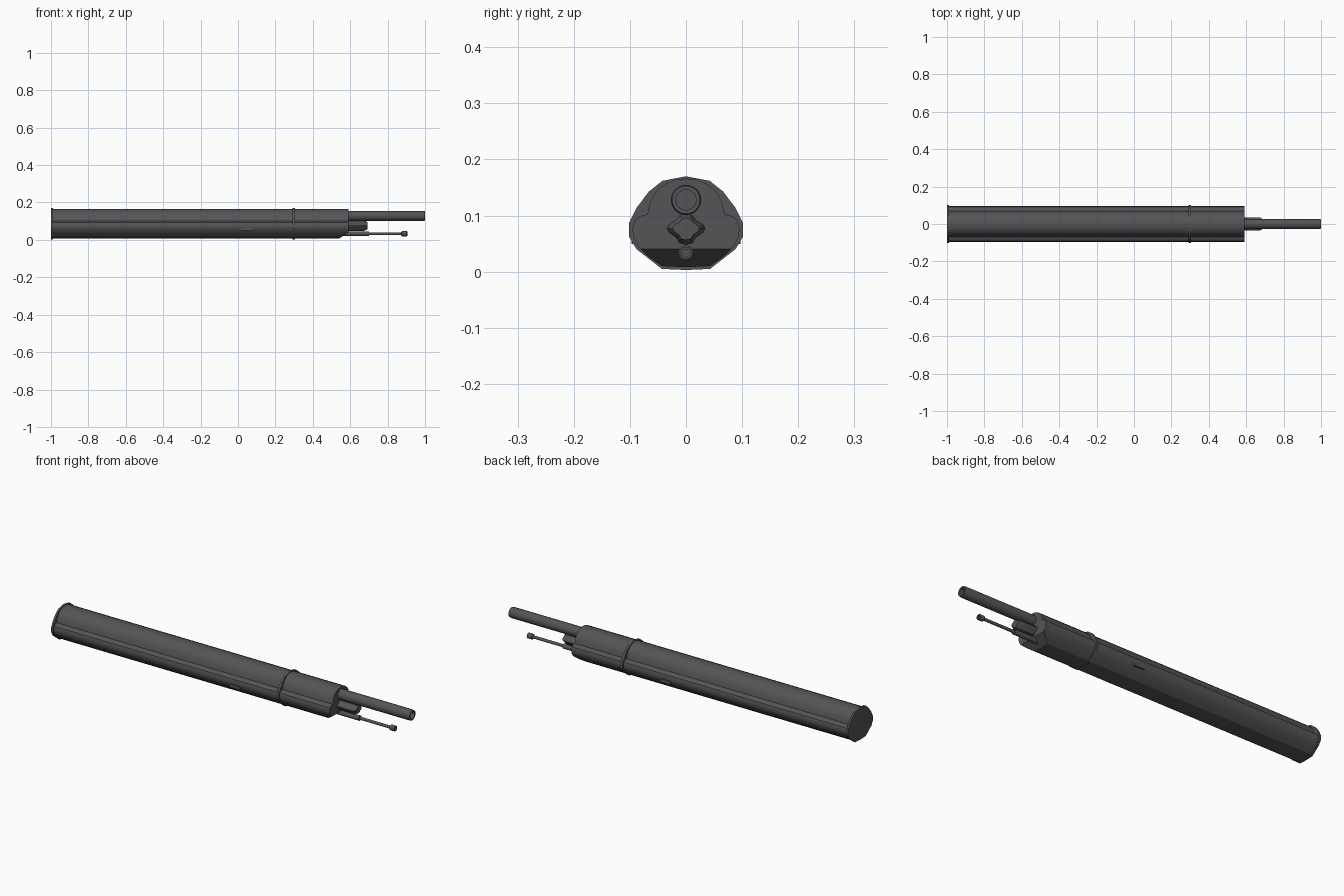
import bpy
import bmesh
import math
from mathutils import Vector

cube = bpy.data.objects.get("Cube")
if cube:
    bpy.data.objects.remove(cube)

steel = bpy.data.materials.new("dark_gunmetal")
steel.use_nodes = True
steel.diffuse_color = (0.09, 0.09, 0.095, 1)
steel.node_tree.nodes["Principled BSDF"].inputs["Base Color"].default_value = steel.diffuse_color


def finish(name, bm, angle=30):
    bmesh.ops.recalc_face_normals(bm, faces=bm.faces)
    mesh = bpy.data.meshes.new(name)
    bm.to_mesh(mesh)
    bm.free()
    mesh.materials.append(steel)
    obj = bpy.data.objects.new(name, mesh)
    bpy.context.collection.objects.link(obj)
    bpy.ops.object.select_all(action="DESELECT")
    obj.select_set(True)
    bpy.context.view_layer.objects.active = obj
    bpy.ops.object.shade_smooth_by_angle(angle=math.radians(angle))
    return obj


def mirrored(half):
    """Close a half section (top to bottom, y >= 0) across y = 0."""
    return half + [(-y, z) for y, z in reversed(half) if y > 0]


def loft(bm, section, stations, centre_z=0):
    """Sweep a section along x; stations are (x, scale)."""
    rings = [[bm.verts.new((x, y * s, centre_z + (z - centre_z) * s)) for y, z in section]
             for x, s in stations]
    for a, b in zip(rings, rings[1:]):
        for i in range(len(a)):
            j = (i + 1) % len(a)
            bm.faces.new((a[i], a[j], b[j], b[i]))
    bm.faces.new(rings[0])
    bm.faces.new(rings[-1])


def turned(name, z, profile, sides=20):
    """Round part along x; profile is (x, radius)."""
    circle = [(math.sin(math.tau * i / sides), z + math.cos(math.tau * i / sides))
              for i in range(sides)]
    bm = bmesh.new()
    loft(bm, circle, profile, z)
    return finish(name, bm)


# Main housing: domed top, bulging sides, flat underside, sloped chin
body_half = [(0, .166), (.02, .164), (.038, .156), (.053, .143), (.063, .126), (.069, .102),
             (.082, .099), (.091, .092), (.096, .077), (.093, .06), (.084, .044),
             (.066, .026), (.043, .010), (0, .008)]
bm = bmesh.new()
loft(bm, mirrored(body_half), [(-0.995, 1), (0.59, 1)])
cut = bmesh.ops.bisect_plane(bm, geom=bm.verts[:] + bm.edges[:] + bm.faces[:],
                             plane_co=Vector((0.59, 0, 0.04)),
                             plane_no=Vector((0.03, 0, -0.045)), clear_outer=True)
bmesh.ops.holes_fill(bm, edges=[e for e in bm.edges if e.is_boundary], sides=0)
finish("main_housing", bm)

# Rear flange and clamp band share one faceted outline
band_half = [(0, .170), (.042, .162), (.066, .143), (.088, .114), (.102, .086),
             (.102, .063), (.088, .040), (.043, .005), (0, .003)]
for name, x0, x1 in (("rear_flange", -1, -0.99), ("clamp_band", 0.292, 0.304)):
    bm = bmesh.new()
    loft(bm, mirrored(band_half), [(x0, 1), (x1, 1)])
    finish(name, bm)

# Main barrel with a bored muzzle
turned("main_barrel", 0.128, [(0.57, .027), (0.99, .027), (1.0, .025),
                              (1.0, .018), (0.97, .018)], 24)

# Lobed block between the barrels
block_half = [(0, .104), (.011, .101), (.018, .092), (.031, .084), (.034, .077),
              (.031, .070), (.018, .061), (.012, .051), (0, .048)]
bm = bmesh.new()
loft(bm, mirrored(block_half), [(0.57, 1), (0.675, 1), (0.692, .7)], 0.077)
finish("sensor_block", bm)

# Slim lower barrel with sleeve and muzzle collar
turned("lower_barrel", 0.033, [(0.53, .013), (0.70, .013), (0.70, .0075), (0.872, .0075),
                               (0.877, .014), (0.902, .014), (0.905, .011),
                               (0.905, .007), (0.89, .007)], 16)

# Small latch plate on each side
for name, side in (("front_latch", -1), ("back_latch", 1)):
    bm = bmesh.new()
    bmesh.ops.create_cube(bm, size=1)
    for v in bm.verts:
        v.co = Vector((0.05 + v.co.x * .06, side * (.088 + v.co.y * .018), .057 + v.co.z * .016))
    finish(name, bm)
